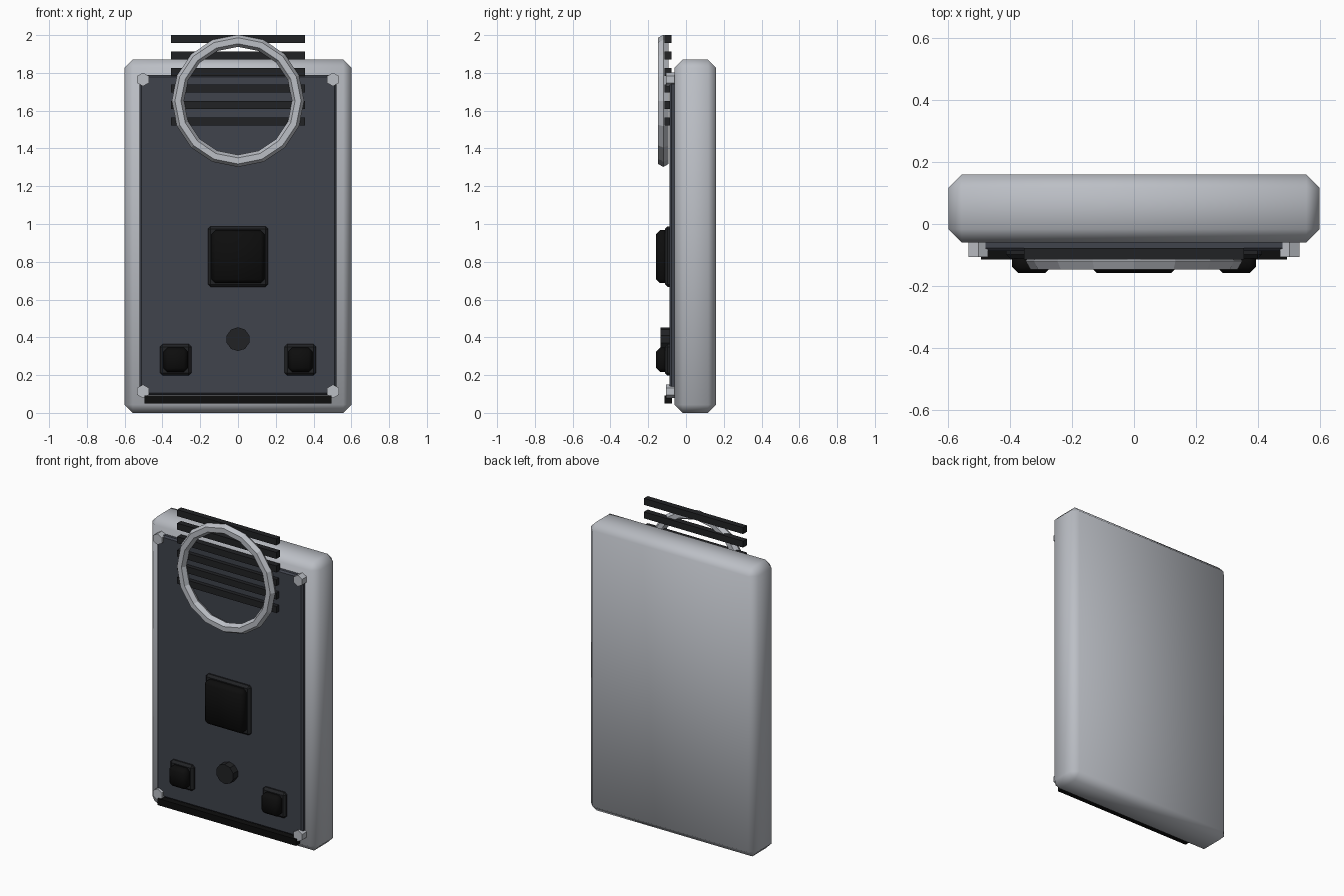
import bpy, math

if "Cube" in bpy.data.objects:
    bpy.data.objects.remove(bpy.data.objects["Cube"])


def material(name, rgb):
    m = bpy.data.materials.new(name)
    m.diffuse_color = (*rgb, 1)
    m.use_nodes = True
    m.node_tree.nodes["Principled BSDF"].inputs["Base Color"].default_value = m.diffuse_color
    return m


METAL = material("metal", (0.50, 0.52, 0.56))
PANEL = material("panel_grey", (0.05, 0.056, 0.072))
DARK = material("dark", (0.015, 0.016, 0.018))
BLACK = material("black", (0.004, 0.004, 0.004))


def finish(ob, name, mat, bevel=0, smooth=False):
    ob.name = name
    ob.data.materials.append(mat)
    if bevel:
        b = ob.modifiers.new("bevel", "BEVEL")
        b.width, b.segments = bevel, 1
        bpy.ops.object.modifier_apply(modifier=b.name)
    if smooth:
        bpy.ops.object.shade_smooth_by_angle(angle=math.radians(50))
    return ob


def box(name, x, y, z, mat, bevel=0, smooth=False):
    """Box from (min, max) ranges."""
    r = (x, y, z)
    bpy.ops.mesh.primitive_cube_add(size=1, location=[(a + b) / 2 for a, b in r])
    ob = bpy.context.object
    ob.scale = [b - a for a, b in r]
    bpy.ops.object.transform_apply(location=False, rotation=False, scale=True)
    return finish(ob, name, mat, bevel, smooth)


def peg(name, x, z, radius, y, sides, mat, spin=0):
    """Prism whose axis runs along y."""
    bpy.ops.mesh.primitive_cylinder_add(
        vertices=sides, radius=radius, depth=y[1] - y[0],
        location=(x, (y[0] + y[1]) / 2, z), rotation=(math.pi / 2, spin, 0))
    return finish(bpy.context.object, name, mat)


def button(name, x, z, base, cap):
    """Square bezel with a raised chamfered cap."""
    box(name + "_bezel", (x - base, x + base), (-0.112, -0.07), (z - base, z + base), DARK, 0.014)
    box(name + "_cap", (x - cap, x + cap), (-0.158, -0.09), (z - cap, z + cap), BLACK, 0.02, True)


# Housing and face plate
box("housing", (-0.6, 0.6), (-0.06, 0.16), (0, 1.87), METAL, 0.043, True)
box("face_plate", (-0.522, 0.522), (-0.088, -0.05), (0.095, 1.788), PANEL, 0.01)
box("bottom_strip", (-0.495, 0.495), (-0.114, -0.075), (0.05, 0.093), BLACK)

# Speaker slats and ring
for i in range(6):
    z = 1.979 - 0.0875 * i
    box(f"speaker_slat_{i + 1}", (-0.355, 0.355), (-0.115, -0.077), (z - 0.021, z + 0.021), DARK)
bpy.ops.mesh.primitive_torus_add(
    major_segments=16, minor_segments=6, major_radius=0.318, minor_radius=0.032,
    location=(0, -0.12, 1.652), rotation=(math.pi / 2, 0, 0))
finish(bpy.context.object, "speaker_ring", METAL)

# Controls
button("main_button", 0, 0.827, 0.16, 0.14)
for side, s in (("left", -1), ("right", 1)):
    button(side + "_button", s * 0.33, 0.281, 0.083, 0.064)
peg("knob", 0, 0.39, 0.063, (-0.135, -0.07), 10, DARK)

# Corner screws
for side, s in (("left", -1), ("right", 1)):
    for level, z in (("lower", 0.114), ("upper", 1.765)):
        peg(f"{level}_{side}_screw", s * 0.503, z, 0.036, (-0.106, -0.05), 6, METAL)
